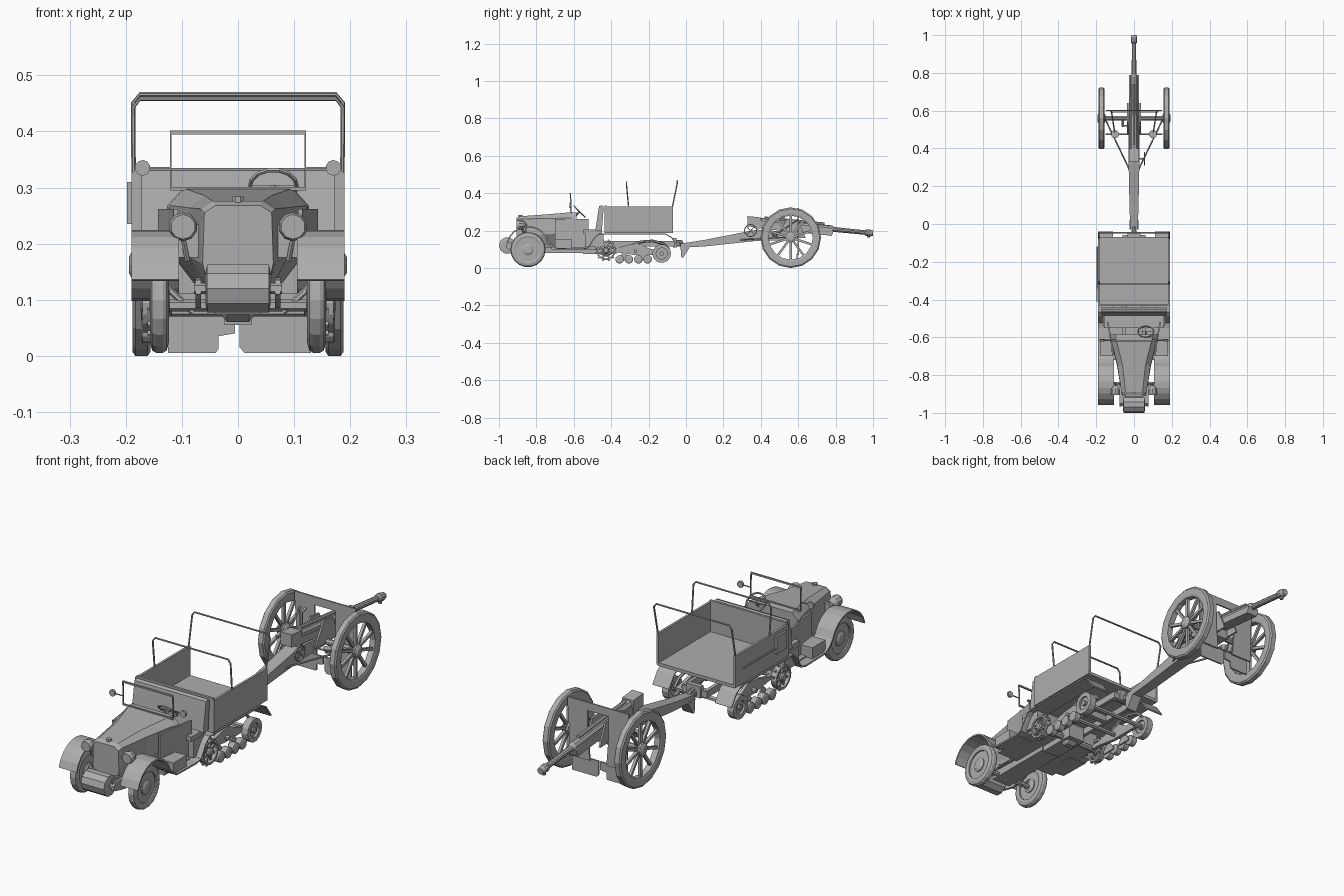
import bpy, bmesh, math
from mathutils import Vector as V

grey = bpy.data.materials.new("plain grey")
grey.diffuse_color = (0.42, 0.42, 0.42, 1)


# ---------- helpers ----------
def loft(name, rings, closed=False):
    """Skin a list of equal-length rings; cap the ends unless closed."""
    bm = bmesh.new()
    vs = [[bm.verts.new(p) for p in r] for r in rings]
    n, m = len(rings[0]), len(rings)
    for i in range(m if closed else m - 1):
        a, b = vs[i], vs[(i + 1) % m]
        for j in range(n):
            k = (j + 1) % n
            bm.faces.new((a[j], a[k], b[k], b[j]))
    if not closed:
        bm.faces.new(vs[0])
        bm.faces.new(vs[-1])
    bmesh.ops.recalc_face_normals(bm, faces=bm.faces)
    me = bpy.data.meshes.new(name)
    bm.to_mesh(me)
    bm.free()
    me.materials.append(grey)
    ob = bpy.data.objects.new(name, me)
    bpy.context.collection.objects.link(ob)
    return ob


def prism(name, yz, x0, x1):
    return loft(name, [[(x, y, z) for y, z in yz] for x in (x0, x1)])


def plate(name, xz, y0, y1):
    return loft(name, [[(x, y, z) for x, z in xz] for y in (y0, y1)])


def box(name, x0, x1, y0, y1, z0, z1):
    return prism(name, [(y0, z0), (y1, z0), (y1, z1), (y0, z1)], x0, x1)


def ribbon(name, yz, x0, x1, t):
    """Sheet of thickness t following a side-view path."""
    p = [V(q) for q in yz]
    inner = []
    for i, q in enumerate(p):
        d = (p[min(i + 1, len(p) - 1)] - p[max(i - 1, 0)]).normalized()
        inner.append(q + V((d.y, -d.x)) * t)
    return prism(name, [tuple(q) for q in p + inner[::-1]], x0, x1)


def pipe(name, pts, r, n=6, closed=False):
    """Round bar along a path; r may be a list of radii."""
    p = [V(q) for q in pts]
    m = len(p)
    rad = r if isinstance(r, (list, tuple)) else [r] * m
    T = []
    for i in range(m):
        a = p[(i - 1) % m] if closed else p[max(i - 1, 0)]
        b = p[(i + 1) % m] if closed else p[min(i + 1, m - 1)]
        T.append((b - a).normalized())
    k = min(range(3), key=lambda c: sum(abs(t[c]) for t in T))
    ref = V([1 if c == k else 0 for c in range(3)])
    rings = []
    for q, t, s in zip(p, T, rad):
        v = t.cross(ref).normalized()
        u = v.cross(t)
        rings.append([q + (u * math.cos(a) + v * math.sin(a)) * s
                      for a in (math.tau * (j + .5) / n for j in range(n))])
    return loft(name, rings, closed)


def lathe(name, c, prof, n, ring=False):
    """Turn an (x, radius) profile about an x axis through c = (x, y, z)."""
    rings = [[(c[0] + x, c[1] + r * math.cos(math.tau * j / n),
               c[2] + r * math.sin(math.tau * j / n)) for j in range(n)]
             for x, r in prof]
    return loft(name, rings, ring)


def spokes(name, c, r0, r1, w, n):
    for i in range(n):
        a = math.tau * (i + .5) / n
        d = V((0, math.cos(a), math.sin(a)))
        pipe(name, [V(c) + d * r0, V(c) + d * r1], w, 4)


def section(y, half):
    """Symmetric body section, half outline listed from top to bottom."""
    return [(x, y, z) for x, z in half] + [(-x, y, z) for x, z in half[::-1]]


# ---------- truck: hood, cowl and cab ----------
loft("hood", [
    section(-.907, [(.04, .268), (.06, .255), (.063, .165), (.052, .12)]),
    section(-.89, [(.045, .276), (.066, .262), (.066, .165), (.052, .115)]),
    section(-.75, [(.06, .286), (.088, .264), (.09, .18), (.055, .11)]),
    section(-.61, [(.095, .298), (.122, .268), (.125, .19), (.06, .105)])])
loft("dash", [section(-.61, [(.095, .298), (.122, .268), (.125, .25), (.125, .22)]),
              section(-.585, [(.10, .296), (.126, .268), (.129, .25), (.129, .22)])])
pipe("radiator_cap", [(0, -.885, .27), (0, -.885, .284)], .011, 8)
box("cab_floor", -.15, .15, -.72, -.43, .10, .112)
box("seat_base", -.165, .165, -.54, -.44, .112, .185)
box("seat_cushion", -.16, .16, -.55, -.45, .185, .205)
prism("seat_back", [(-.485, .2), (-.45, .2), (-.44, .325), (-.45, .335), (-.465, .33)], -.172, .172)
pipe("windshield_frame", [(-.12, -.615, .298), (.12, -.615, .298), (.12, -.618, .398),
                          (-.12, -.618, .398)], .005, 4, True)
ctr, tilt = V((.063, -.57, .302)), V((0, .7, -.7))
pipe("steering_wheel", [ctr + V((.042 * math.cos(a), 0, 0)) + tilt * .042 * math.sin(a)
                        for a in (math.tau * i / 14 for i in range(14))], .004, 5, True)
pipe("steering_column", [ctr, ctr + V((0, -.05, -.06))], .005)
pipe("steering_spoke", [ctr - V((.042, 0, 0)), ctr + V((.042, 0, 0))], .003, 4)

# ---------- truck: chassis and front roller ----------
for s in (-1, 1):
    box("chassis_rail", s * .045, s * .06, -.95, -.06, .115, .145)
    prism("roller_bracket", [(-.965, .11), (-.95, .135), (-.88, .14), (-.80, .11), (-.80, .1),
                             (-.88, .085), (-.95, .1)], s * .066, s * .076)
    pipe("axle_strut", [(s * .13, -.845, .125), (s * .08, -.845, .078)], .006)
lathe("front_roller", (0, -.955, .12), [(-.058, .03), (-.055, .045), (.055, .045), (.058, .03)], 10)
pipe("roller_shaft", [(-.078, -.955, .12), (.078, -.955, .12)], .01)
pipe("front_axle", [(-.13, -.845, .09), (.13, -.845, .09)], .011)
box("engine_pan", -.045, .045, -.88, -.55, .08, .12)
box("gearbox", -.04, .04, -.55, -.38, .075, .14)
pipe("rear_axle", [(-.15, -.428, .094), (.15, -.428, .094)], .014, 8)
lathe("differential", (0, -.428, .094), [(-.035, .015), (-.02, .035), (.02, .035), (.035, .015)], 10)
pipe("idler_axle", [(-.15, -.13, .08), (.15, -.13, .08)], .01)
pipe("bogie_cross_bar", [(-.15, -.27, .09), (.15, -.27, .09)], .01)
for y in (-.07, -.25, -.7):
    box("cross_member", -.06, .06, y - .012, y + .012, .115, .143)
box("tow_bracket", -.035, .035, -.07, -.05, .11, .16)
pipe("tow_hook", [(0, -.055, .14), (0, -.025, .14), (0, -.015, .12)], .009)

# ---------- truck: parts found on both sides ----------
for s in (-1, 1):
    # front wheel, fender, lamp and mirror
    wc = (s * .14, -.845, .098)
    lathe("front_tyre", wc, [(-.014, .064), (-.017, .075), (-.013, .09), (-.006, .094),
                             (.006, .094), (.013, .09), (.017, .075), (.014, .064)], 18, True)
    lathe("front_wheel_disc", wc, [(-.008, .066), (-.008, .067), (.008, .067), (.008, .066)], 18)
    lathe("front_hub", wc, [(-.018, .02), (-.012, .032), (.012, .032), (.018, .02)], 10)
    arc = [(-.845 + .118 * math.cos(math.radians(a)), .105 + .12 * math.sin(math.radians(a)))
           for a in range(165, 20, -16)]
    arc += [(-.715, .125), (-.69, .108), (-.55, .105)]
    ribbon("front_fender", arc, s * .105, s * .19, .007)
    plate("fender_apron", [(s * .06, .175), (s * .11, .175), (s * .11, .215), (s * .06, .24)],
          -.86, -.85)
    box("tool_box", s * .115, s * .18, -.70, -.61, .107, .155)
    loft("dash_side", [[(s * x, y, z) for x, z in ((w, .102), (w, .262), (w - .008, .262), (w - .008, .102))]
                       for y, w in ((-.70, .115), (-.61, .126), (-.52, .143))])
    pipe("headlight", [(s * .098, -.905, .23), (s * .098, -.893, .23), (s * .098, -.87, .23),
                       (s * .098, -.855, .23)], [.022, .026, .022, .008], 10)
    pipe("headlight_post", [(s * .098, -.875, .21), (s * .09, -.86, .17)], .005)
    pipe("mirror_arm", [(s * .12, -.617, .335), (s * .16, -.617, .335)], .0025, 4)
    pipe("mirror", [(s * .17, -.622, .335), (s * .17, -.612, .335)], .014, 10)
    # running gear: sprocket, idler, four road wheels and beams
    c = (s * .157, -.428, .094)
    lathe("sprocket_rim", c, [(-.013, .043), (-.013, .052), (.013, .052), (.013, .043)], 16, True)
    lathe("sprocket_hub", c, [(-.018, .012), (-.014, .018), (.014, .018), (.018, .012)], 10)
    spokes("sprocket_spoke", c, .012, .046, .006, 8)
    spokes("sprocket_tooth", c, .05, .059, .006, 12)
    c = (s * .157, -.13, .077)
    lathe("idler_rim", c, [(-.015, .03), (-.015, .05), (.015, .05), (.015, .03)], 14, True)
    lathe("idler_disc", c, [(-.006, .032), (.006, .032)], 14)
    lathe("idler_hub", c, [(-.016, .012), (.016, .012)], 8)
    for i in range(4):
        c = (s * .157, -.355 + i * .05, .046)
        lathe("road_wheel", c, [(-.016, .016), (-.013, .023), (.013, .023), (.016, .016)], 12)
    for y in (-.33, -.23):
        prism("bogie_beam", [(y - .03, .04), (y + .03, .04), (y + .03, .055), (y + .008, .08),
                             (y - .008, .08), (y - .03, .055)], s * .134, s * .14)
    prism("track_frame", [(-.428, .085), (-.38, .085), (-.28, .07), (-.13, .07), (-.12, .085), (-.2, .105),
                          (-.24, .13), (-.3, .125), (-.38, .105), (-.428, .105)], s * .118, s * .132)
    pipe("suspension_arch", [(s * .12, -.29, .12), (s * .12, -.24, .14), (s * .12, -.18, .145),
                             (s * .12, -.12, .13), (s * .12, -.09, .1)], .007)
    ribbon("rear_fender", [(-.55, .105), (-.525, .11), (-.49, .165), (-.465, .185), (-.11, .185), (-.075, .165),
                           (-.04, .115)], s * .11, s * .19, .006)
    # cargo side
    box("cargo_side", s * .18, s * .19, -.435, -.07, .19, .328)

# ---------- truck: cargo bed and hoops ----------
box("cargo_floor", -.185, .185, -.435, -.07, .186, .2)
box("cargo_front_wall", -.185, .185, -.435, -.425, .19, .335)
for y0, y1, top in ((-.307, -.318, .458), (-.073, -.047, .466)):
    pipe("canopy_hoop", [(-.186, y0, .2), (-.186, y0, .325), (-.187, y1, top - .015), (-.175, y1, top),
                         (.175, y1, top), (.187, y1, top - .015), (.186, y0, .325), (.186, y0, .2)], .004, 6)
pipe("shovel_handle", [(-.194, -.34, .26), (-.194, -.12, .26)], .004)
box("shovel_blade", -.198, -.19, -.41, -.34, .235, .31)

# ---------- gun: trail, axle and wheels ----------
loft("trail", [[(s * w, y, z) for s, z in ((-1, a), (1, a), (1, b), (-1, b))]
               for y, w, a, b in ((-.03, .02, .108, .13), (.1, .024, .115, .15),
                                  (.38, .03, .145, .205), (.58, .03, .15, .19))])
prism("trail_spade", [(-.03, .12), (.02, .11), (-.015, .055), (-.025, .055)], -.024, .024)
pipe("tow_eye", [(0, -.045, .115), (0, -.045, .135)], .018, 8)
pipe("gun_axle", [(-.192, .56, .163), (.192, .56, .163)], .013, 8)
for s in (-1, 1):
    c = (s * .172, .56, .162)
    lathe("gun_wheel_rim", c, [(-.013, .118), (-.016, .128), (-.016, .155), (-.011, .162), (.011, .162),
                               (.016, .155), (.016, .128), (.013, .118)], 16, True)
    lathe("gun_wheel_hub", c, [(-.022, .016), (-.016, .028), (.014, .028), (.022, .015)], 10)
    spokes("gun_wheel_spoke", c, .02, .124, .0085, 10)
    pipe("trail_brace", [(s * .025, .29, .15), (s * .15, .55, .165)], .004)
    pipe("shield_brace", [(s * .1, .47, .17), (s * .12, .6, .26)], .004)
    pipe("gunner_seat", [(s * .1, .475, .165), (s * .1, .475, .185)], [.012, .022], 8)
    pipe("seat_arm", [(s * .03, .475, .17), (s * .15, .475, .17)], .004)
    prism("cradle_cheek", [(.48, .16), (.64, .16), (.6, .255), (.54, .262)], s * .028, s * .036)
    # shield halves, joined by the top band
    plate("shield_side", [(s * .04, .07), (s * .14, .07), (s * .14, .2), (s * .148, .32), (s * .05, .32),
                          (s * .05, .19)], .597, .604)
plate("shield_top_band", [(-.06, .285), (.06, .285), (.06, .32), (-.06, .32)], .597, .604)
plate("lower_shield_left", [(-.125, .005), (-.04, .005), (-.035, .012), (-.035, .035), (-.005, .04),
                            (-.005, .075), (-.125, .075)], .59, .597)
plate("lower_shield_right", [(.012, .005), (.13, .005), (.13, .075), (.003, .075), (.003, .015)], .59, .597)


# ---------- gun: barrel and cradle ----------
def bore(y, dz=0, x=0):
    return (x, y, .252 - .1 * (y - .33) + dz)


prism("cradle", [bore(y, d)[1:] for y, d in ((.36, -.035), (.78, -.035), (.79, -.005), (.36, -.005))],
      -.026, .026)
pipe("barrel", [bore(.34), bore(.5), bore(.78), bore(.79), bore(.955), bore(.962), bore(.985), bore(1.0)],
     [.022, .022, .02, .013, .012, .018, .018, .014], 10)
prism("breech", [bore(y, d)[1:] for y, d in ((.33, -.03), (.4, -.03), (.4, .025), (.33, .025))], -.027, .027)
pipe("recoil_cylinder", [bore(.42, .024), bore(.74, .024)], .009, 8)
pipe("muzzle_lug", [bore(.975), bore(.975, -.026)], .008)
pipe("elevating_shaft", [(.03, .345, .2), (.055, .345, .2)], .004)
lathe("elevating_wheel", (.055, .345, .2), [(-.003, .03), (-.003, .035), (.003, .035), (.003, .03)], 12, True)
spokes("elevating_wheel_spoke", (.055, .345, .2), 0, .032, .003, 4)
pipe("sight", [(-.06, .52, .2), (-.06, .52, .28), (-.06, .55, .285)], .007)
pipe("sight_arm", [(-.06, .52, .22), (-.025, .52, .22)], .005)
